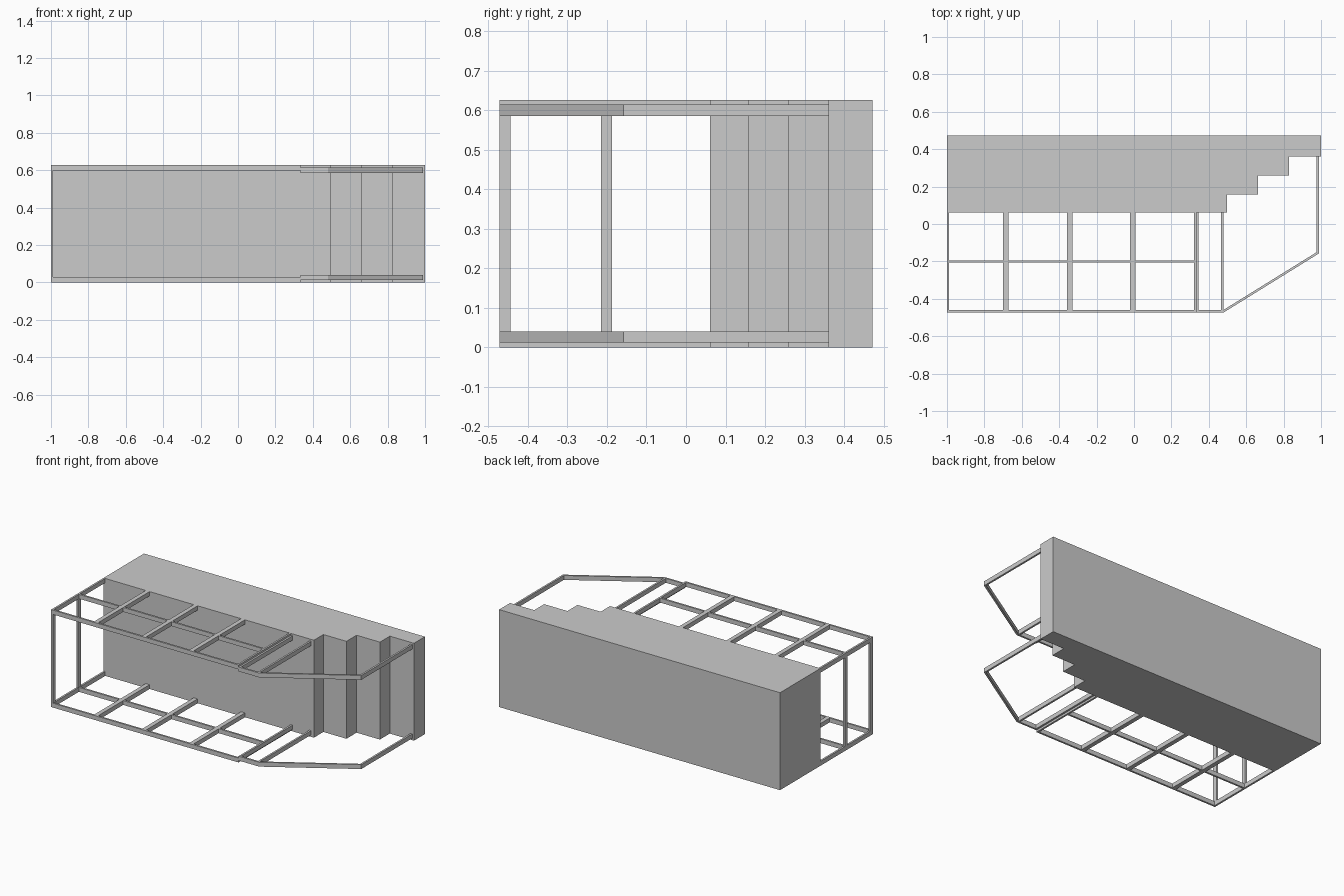
import bpy, bmesh

if "Cube" in bpy.data.objects:
    bpy.data.objects.remove(bpy.data.objects["Cube"])

H = 0.627    # total height
T = 0.012    # board thickness
W = 0.028    # board width
F = -0.472   # front plane
WALL = 0.061 # front of the stepped block


def prism(name, pts, z0, z1):
    """Extrude a plan outline from z0 to z1."""
    bm = bmesh.new()
    face = bm.faces.new([bm.verts.new((x, y, z0)) for x, y in pts])
    ext = bmesh.ops.extrude_face_region(bm, geom=[face])
    verts = [g for g in ext["geom"] if isinstance(g, bmesh.types.BMVert)]
    bmesh.ops.translate(bm, vec=(0, 0, z1 - z0), verts=verts)
    bmesh.ops.recalc_face_normals(bm, faces=bm.faces)
    me = bpy.data.meshes.new(name)
    bm.to_mesh(me)
    bm.free()
    ob = bpy.data.objects.new(name, me)
    bpy.context.collection.objects.link(ob)
    return ob


def box(name, x0, x1, y0, y1, z0, z1):
    return prism(name, [(x0, y0), (x1, y0), (x1, y1), (x0, y1)], z0, z1)


# Solid block with a stepped right front corner
outline = [(-1, 0.472), (-1, WALL)]
steps = [(0.498, WALL), (0.662, 0.157), (0.828, 0.26), (1.0, 0.361)]
for i, (x, y) in enumerate(steps):
    outline.append((x, y))
    outline.append((x, steps[i + 1][1] if i < 3 else 0.472))
prism("stepped_block", outline, 0, H)

# Straight frame on the left, at floor and top level
for level, z in (("lower", 0.0), ("upper", H - W)):
    box(level + "_front_rail", -1, 0.334, F, F + T, z, z + W)
    box(level + "_middle_rail", -1 + T, 0.322, -0.207, -0.195, z, z + W)
    for x0, x1 in ((-1, -1 + T), (-0.7, -0.672), (-0.358, -0.33),
                   (-0.021, 0.007), (0.322, 0.334)):
        box(level + "_joist", x0, x1, F + T, WALL, z, z + W)

# Posts at the left end
for name, y in (("front_post", F), ("middle_post", -0.215)):
    box(name, -1, -1 + T, y, y + W, W, H - W)

# Angled frame on the right, set slightly inside the other levels
for level, z in (("lower", 0.0125), ("upper", H - 0.0125 - W)):
    box(level + "_angled_frame_start", 0.334, 0.346, F + T, WALL, z, z + W)
    box(level + "_angled_frame_joist", 0.466, 0.478, F + T, WALL, z, z + W)
    prism(level + "_angled_rail",
          [(0.334, F), (0.481, F), (0.988, -0.158), (0.988, 0.361),
           (0.976, 0.361), (0.976, -0.151), (0.4776, F + T), (0.334, F + T)],
          z, z + W)
